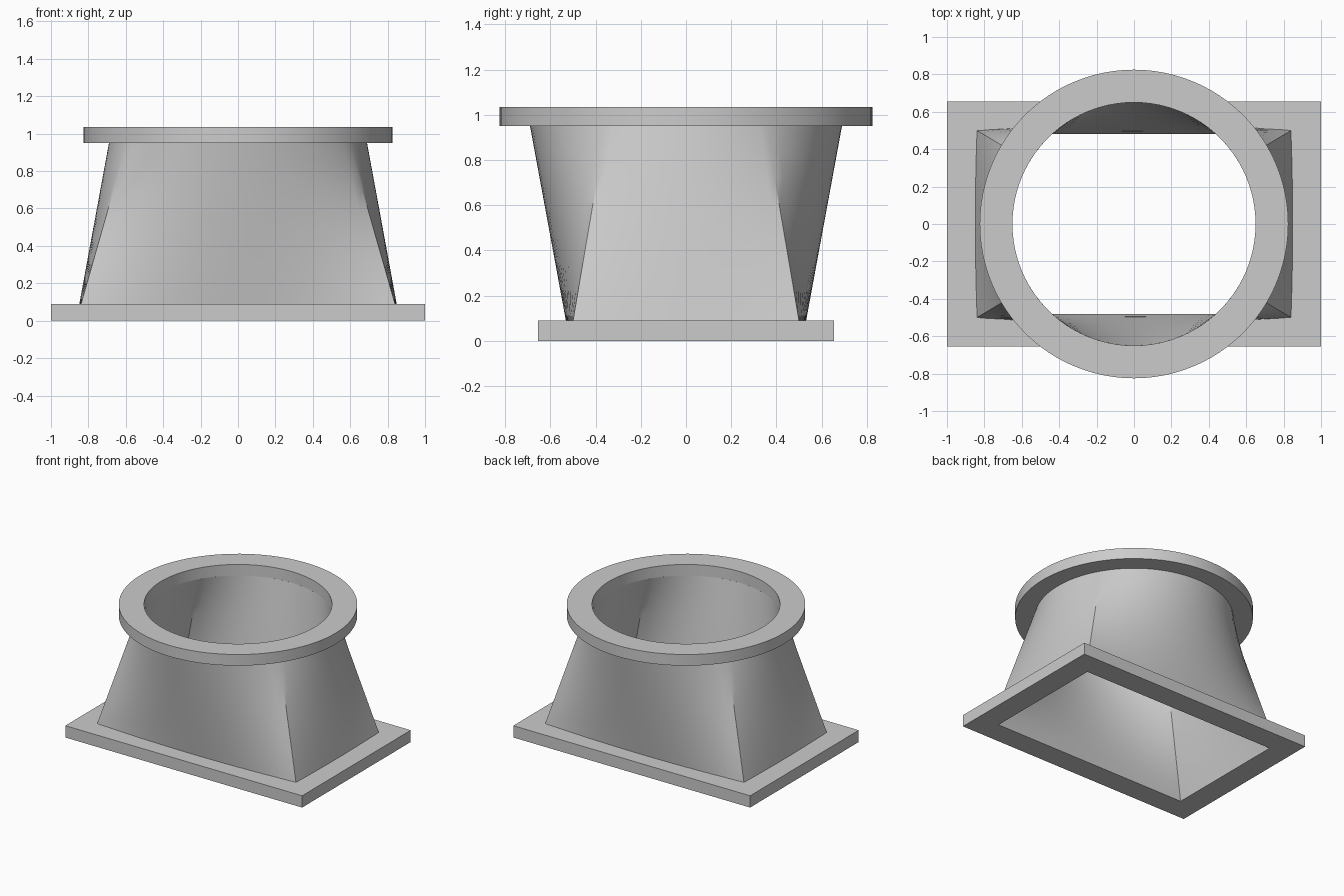
import bpy
import bmesh
from math import atan2, cos, sin, pi

cube = bpy.data.objects.get("Cube")
if cube:
    bpy.data.objects.remove(cube)

STEPS = 24          # segments per side of the duct
BASE_TOP = 0.09     # top of the rectangular flange
RING_LOW, RING_TOP = 0.95, 1.035

grey = bpy.data.materials.new("plain grey")
grey.use_nodes = True
colour = (0.6, 0.6, 0.6, 1)
grey.diffuse_color = colour
grey.node_tree.nodes["Principled BSDF"].inputs["Base Color"].default_value = colour


def rectangle(hx, hy, z):
    return [(hx, -hy, z), (hx, hy, z), (-hx, hy, z), (-hx, -hy, z)]


def circle(radius, z, count=96):
    return [(radius * cos(2 * pi * i / count), radius * sin(2 * pi * i / count), z)
            for i in range(count)]


def transition(hx, hy, radius, t):
    """Section of a rectangle-to-circle loft at fraction t of its height."""
    corners = rectangle(hx, hy, 0)
    points = []
    for i, start in enumerate(corners):
        end = corners[(i + 1) % 4]
        a = atan2(start[1], start[0])
        sweep = (atan2(end[1], end[0]) - a) % (2 * pi)
        for k in range(STEPS):
            f = k / STEPS
            ang = a + sweep * f
            x = start[0] + (end[0] - start[0]) * f
            y = start[1] + (end[1] - start[1]) * f
            points.append((x + (radius * cos(ang) - x) * t,
                           y + (radius * sin(ang) - y) * t, RING_LOW * t))
    return points


def closed_skin(name, loops):
    """Bridge successive loops, and the last back to the first."""
    bm = bmesh.new()
    rows = [[bm.verts.new(p) for p in loop] for loop in loops]
    for r, row in enumerate(rows):
        above = rows[(r + 1) % len(rows)]
        n = len(row)
        for i in range(n):
            j = (i + 1) % n
            bm.faces.new((row[i], row[j], above[j], above[i]))
    bmesh.ops.recalc_face_normals(bm, faces=bm.faces[:])
    mesh = bpy.data.meshes.new(name)
    bm.to_mesh(mesh)
    bm.free()
    mesh.materials.append(grey)
    obj = bpy.data.objects.new(name, mesh)
    bpy.context.collection.objects.link(obj)
    bpy.ops.object.select_all(action="DESELECT")
    obj.select_set(True)
    bpy.context.view_layer.objects.active = obj
    bpy.ops.object.shade_smooth_by_angle(angle=pi / 7)
    return obj


# Rectangular base flange, its hole hidden within the duct wall
closed_skin("base_flange", [
    rectangle(1, 0.655, 0), rectangle(1, 0.655, BASE_TOP),
    rectangle(0.83, 0.495, BASE_TOP), rectangle(0.865, 0.515, 0)])

# Hollow duct: outer wall upwards, inner wall back down
levels = [i / 8 for i in range(9)]
closed_skin("transition_duct",
            [transition(0.865, 0.515, 0.69, t) for t in levels]
            + [transition(0.825, 0.48, 0.65, t) for t in reversed(levels)])

# Round top flange
closed_skin("round_flange", [
    circle(0.825, RING_LOW), circle(0.825, RING_TOP),
    circle(0.65, RING_TOP), circle(0.65, RING_LOW)])
